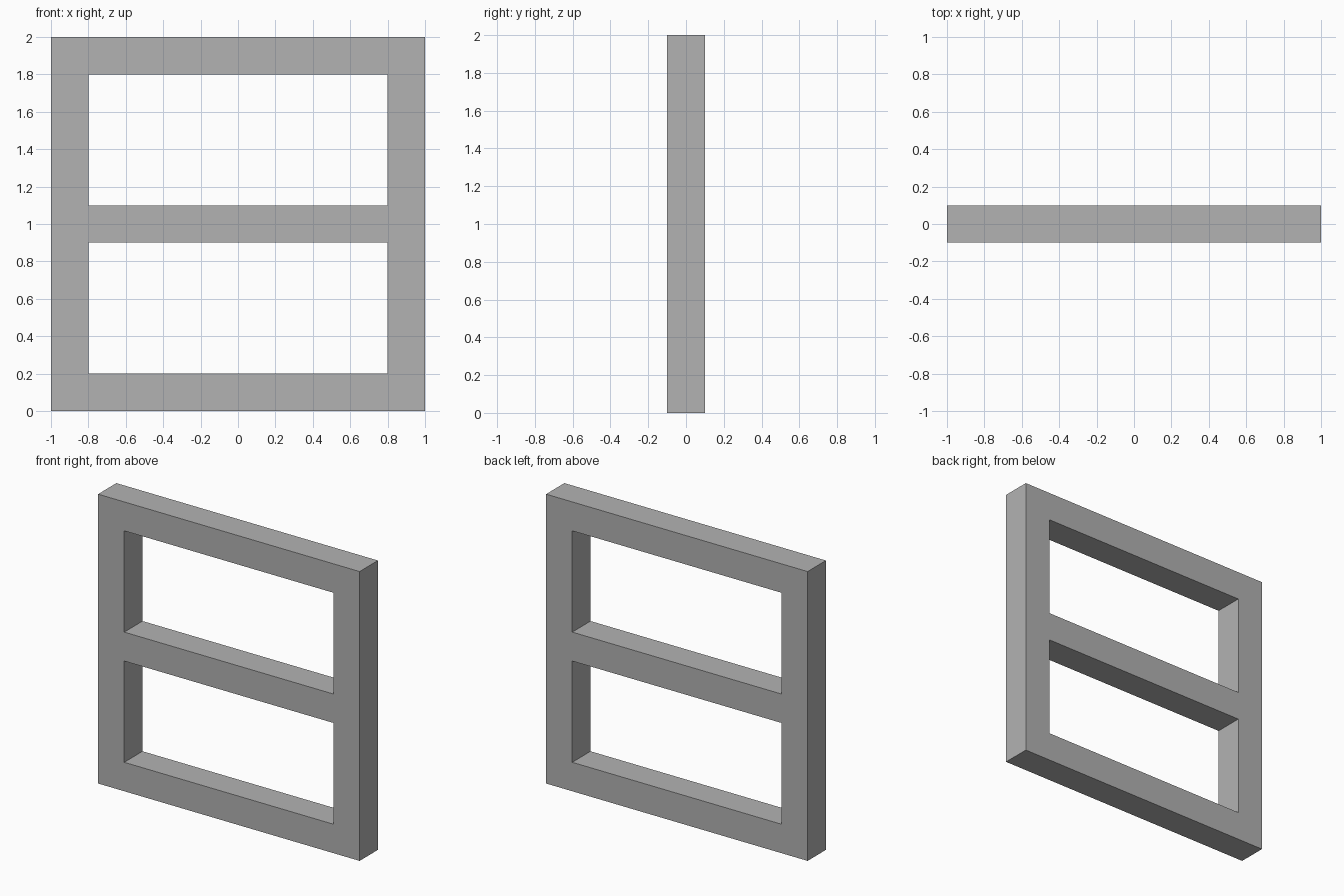
import bpy
import bmesh

cube = bpy.data.objects.get("Cube")
if cube:
    bpy.data.objects.remove(cube, do_unlink=True)

# Material
GREY = (0.448, 0.448, 0.448, 1.0)
mat = bpy.data.materials.new("mid grey")
mat.use_nodes = True
mat.diffuse_color = GREY
mat.node_tree.nodes["Principled BSDF"].inputs["Base Color"].default_value = GREY

# Grid lines of the frame: side posts and three horizontal rails
DEPTH = 0.2
xs = [-1.0, -0.8, 0.8, 1.0]
zs = [0.0, 0.2, 0.9, 1.1, 1.8, 2.0]

bm = bmesh.new()
grid = [[bm.verts.new((x, -DEPTH / 2, z)) for x in xs] for z in zs]

# Front faces, leaving the two window openings empty
for row in range(len(zs) - 1):
    for col in range(len(xs) - 1):
        if col == 1 and row % 2 == 1:
            continue
        bm.faces.new((grid[row][col], grid[row][col + 1],
                      grid[row + 1][col + 1], grid[row + 1][col]))

# Extrude the front into a solid frame
front = bm.faces[:]
back = bmesh.ops.extrude_face_region(bm, geom=front, use_keep_orig=True)["geom"]
bmesh.ops.translate(bm, vec=(0, DEPTH, 0),
                    verts=[v for v in back if isinstance(v, bmesh.types.BMVert)])
bmesh.ops.recalc_face_normals(bm, faces=bm.faces[:])

mesh = bpy.data.meshes.new("window_frame")
bm.to_mesh(mesh)
bm.free()
mesh.materials.append(mat)
frame = bpy.data.objects.new("window_frame", mesh)
bpy.context.collection.objects.link(frame)
